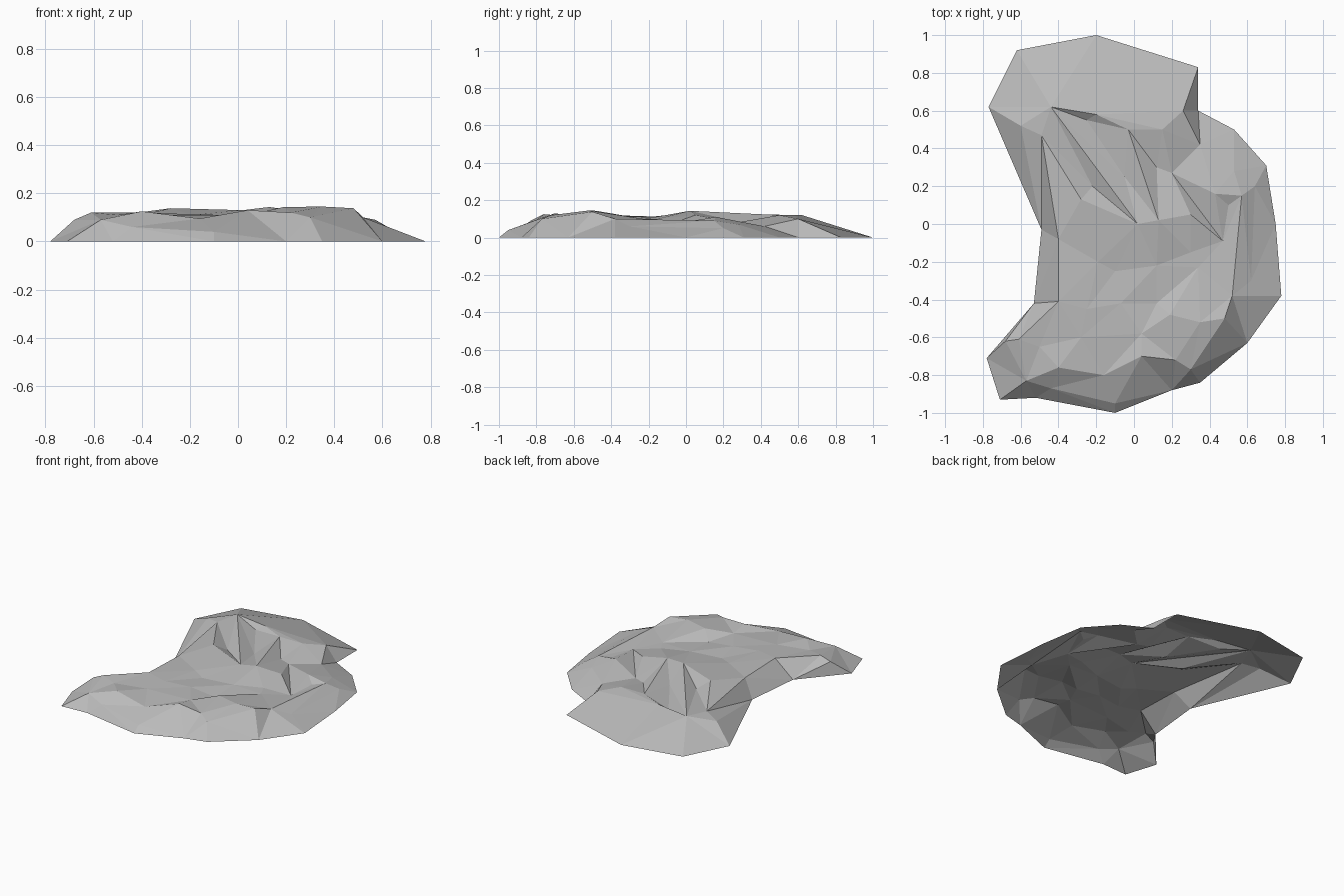
import bpy
import bmesh
from mathutils import Vector
from mathutils.geometry import delaunay_2d_cdt

default_cube = bpy.data.objects.get("Cube")
if default_cube:
    bpy.data.objects.remove(default_cube, do_unlink=True)

UNIT = 0.01  # all survey points below are in hundredths

points = []   # plan position and height of every survey point
creases = []  # fold lines that the facets must follow


def survey(*path):
    """Add loose spot heights; return their indices."""
    indices = []
    for x, y, z in path:
        point = Vector((x, y, z)) * UNIT
        if point not in points:
            points.append(point)
        indices.append(points.index(point))
    return indices


def fold(*path):
    """Add a line of points joined by a sharp crease."""
    indices = survey(*path)
    creases.extend(zip(indices, indices[1:]))


def ground_line(*path):
    """Add the closed border that rests on the ground."""
    return survey(*[(x, y, 0) for x, y in path])


# Border, counter-clockwise from the back tip
border = ground_line(
    (-20, 100), (-62, 92), (-77, 62), (-49, -3), (-53, -42), (-78, -71),
    (-71, -93), (-52, -92), (-10, -100), (20, -88), (35, -84), (60, -63),
    (78, -38), (75, 0), (70, 31), (53, 50), (34, 60), (34, 83))

# Western rim and the long folds running down from the back plateau
fold((-60, 52, 9), (-49, 47, 11), (-40, -8, 11), (-40, -41, 12),
     (-61, -61, 12), (-68, -62, 9))
fold((-49, 47, 11), (-28, 13, 13.8), (-19, -20, 11))
fold((-44, 62, 12), (2, 0, 13))
fold((-3, 50, 12), (13, 2, 14.3))

# Troughs between the long folds
survey((-22, 20, 9), (-5, 25, 9), (12, 30, 8))

# Back plateau and the slit along its front edge
fold((-44, 62, 12), (-20, 58, 12), (15, 50, 12), (26, 60, 10))
fold((-25, 55, 9), (-3, 50, 12))
fold((-20, 100, 0), (-20, 58, 12))

# Eastern pocket and the crest beside it
fold((20, 27, 8), (43, 16, 11), (50, 10, 8), (47, -9, 7), (20, 27, 8))
survey((30, 5, 12))

# Eastern crest and the shelf outside it
fold((57, 15, 9), (52, -38, 10), (48, -50, 13.8), (30, -77, 10))
fold((62, -30, 6), (64, 20, 5), (53, 28, 7), (35, 42, 6))
survey((35, -52, 14.5))

# Narrow cleft in the front half
fold((34, -23, 10), (19, -48, 14.3), (4, -58, 11), (12, -42, 9),
     (34, -23, 10))

# Shallow central basin
survey((12, -22, 10), (30, -15, 10), (-10, -25, 10), (-7, -42, 11),
       (-25, -45, 11.5), (-28, -60, 11))

# Front rim
fold((-50, -65, 11), (-40, -76, 12.5), (-16, -80, 9.5), (4, -70, 13),
     (22, -72, 12), (30, -77, 10))
fold((-57, -83, 9), (-44, -87, 6), (-10, -95, 4))

# Triangulate the survey inside the border
plan = [point.to_2d() for point in points]
verts, _, faces, sources, _, _ = delaunay_2d_cdt(
    plan, creases, [border], 1, 1e-5)

bm = bmesh.new()
corners = []
for position, source in zip(verts, sources):
    if source:
        height = points[source[0]].z
    else:
        height = min(points, key=lambda p: (p.to_2d() - position).length).z
    corners.append(bm.verts.new((position.x, position.y, height)))
for face in faces:
    bm.faces.new([corners[i] for i in face])
bmesh.ops.triangulate(bm, faces=bm.faces[:])

# Every facet of the open shell looks upward
bm.normal_update()
for face in bm.faces:
    if face.normal.z < 0:
        face.normal_flip()

# Plain stone colour
stone = bpy.data.materials.new("grey stone")
stone.use_nodes = True
colour = (0.5, 0.5, 0.5, 1)
stone.diffuse_color = colour
stone.node_tree.nodes["Principled BSDF"].inputs["Base Color"].default_value = colour

mesh = bpy.data.meshes.new("rock_outcrop")
bm.to_mesh(mesh)
bm.free()
mesh.materials.append(stone)
rock = bpy.data.objects.new("rock_outcrop", mesh)
bpy.context.collection.objects.link(rock)
